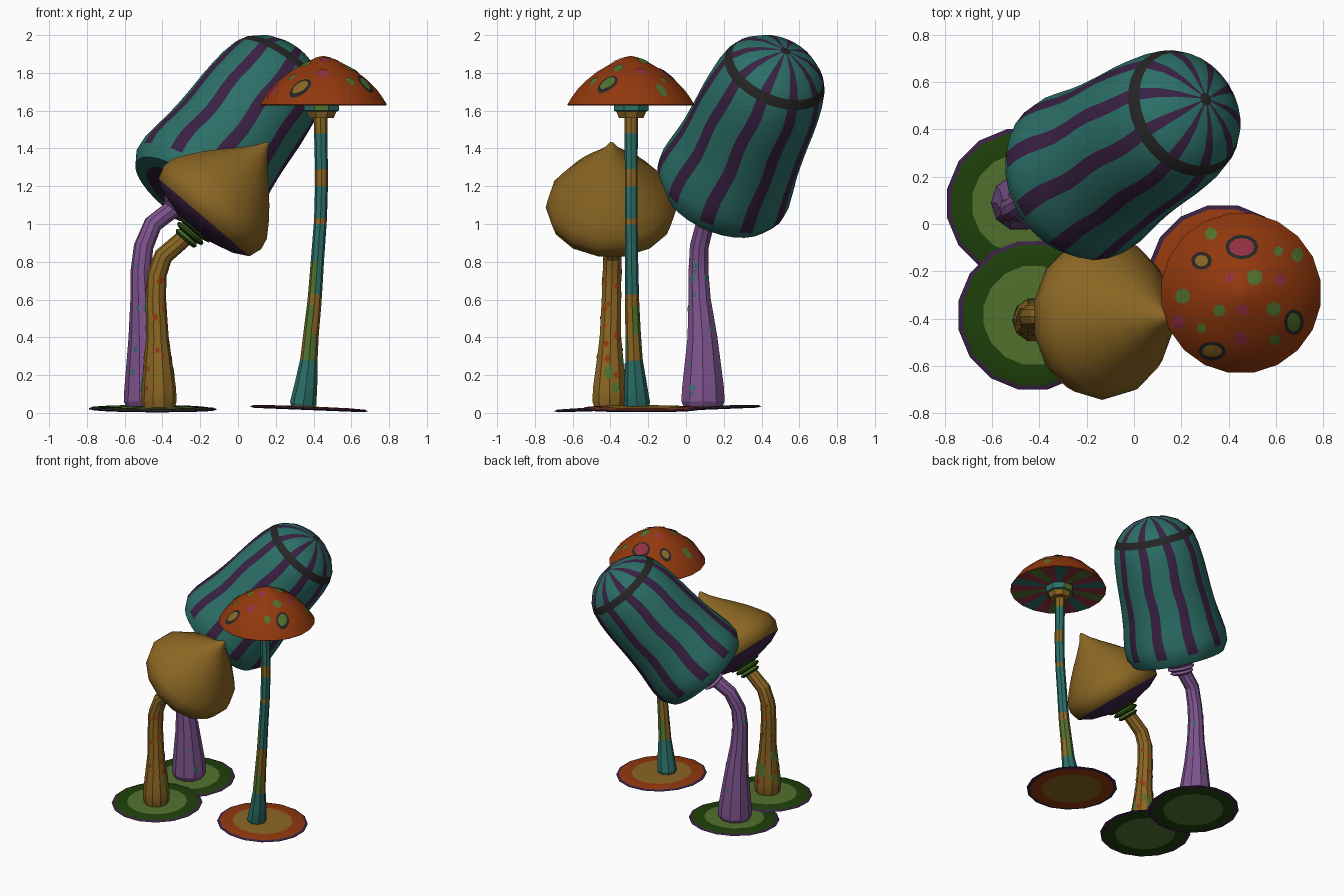
import bpy, bmesh, math, random
from mathutils import Vector
from mathutils.bvhtree import BVHTree

cube = bpy.data.objects.get("Cube")
if cube:
    bpy.data.objects.remove(cube, do_unlink=True)
random.seed(4)


def linear(c):
    c /= 255
    return c / 12.92 if c <= 0.04045 else ((c + 0.055) / 1.055) ** 2.4


# Palette (sRGB bytes turned into linear values)
PALETTE = {
    "teal": (44, 112, 104), "orange": (146, 56, 13), "dark_purple": (58, 33, 68),
    "black": (37, 37, 37), "ochre": (139, 102, 35), "dark_green": (30, 64, 10),
    "light_green": (82, 114, 46), "lilac": (126, 84, 142), "pink": (146, 48, 66),
}
MATS = {}
for key, rgb in PALETTE.items():
    m = bpy.data.materials.new(key)
    m.use_nodes = True
    col = tuple(linear(c) for c in rgb) + (1.0,)
    m.diffuse_color = col
    bsdf = next(n for n in m.node_tree.nodes if n.type == 'BSDF_PRINCIPLED')
    bsdf.inputs["Base Color"].default_value = col
    MATS[key] = m


def finish(bm, name, colours, angle=35, fix=True):
    if fix:
        bmesh.ops.recalc_face_normals(bm, faces=bm.faces)
    me = bpy.data.meshes.new(name)
    bm.to_mesh(me)
    bm.free()
    for c in colours:
        me.materials.append(MATS[c])
    for p in me.polygons:
        p.use_smooth = True
    me.set_sharp_from_angle(angle=math.radians(angle))
    ob = bpy.data.objects.new(name, me)
    bpy.context.collection.objects.link(ob)
    return ob


def frame(axis):
    a = Vector(axis).normalized()
    u = Vector((1, 0, 0))
    u = (u - a * u.dot(a)).normalized()
    return a, u, a.cross(u)


def skin(name, rings, colours, rule, angle):
    """Join rings of points (a one-point ring is a pole); rule(band, seg) picks the colour."""
    bm = bmesh.new()
    vs = [[bm.verts.new(p) for p in r] for r in rings]
    n = max(len(r) for r in vs)
    for i in range(len(vs) - 1):
        lo, hi = vs[i], vs[i + 1]
        for j in range(n):
            k = (j + 1) % n
            quad = [lo[j % len(lo)], lo[k % len(lo)], hi[k % len(hi)], hi[j % len(hi)]]
            f = bm.faces.new(list(dict.fromkeys(quad)))
            f.material_index = colours.index(rule(i, j))
    return finish(bm, name, colours, angle)


def lathe(name, profile, sides, origin, axis, colours, rule, angle=35, twist=lambda h: 0):
    a, u, v = frame(axis)
    o = Vector(origin)
    rings = []
    for r, h in profile:
        c = o + a * h
        if r == 0:
            rings.append([c])
            continue
        ts = [(j - 0.5) * math.tau / sides + twist(h) for j in range(sides)]
        rings.append([c + (u * math.cos(t) + v * math.sin(t)) * r for t in ts])
    return skin(name, rings, colours, rule, angle)


def stem(name, path, sides, colours, rule):
    """Tapered bent tube through (x, y, z, radius) points."""
    pts = [Vector(p[:3]) for p in path]
    rings = [[pts[0]]]
    for i, p in enumerate(path):
        _, u, v = frame(pts[min(i + 1, len(pts) - 1)] - pts[max(i - 1, 0)])
        rings.append([pts[i] + (u * math.cos(t) + v * math.sin(t)) * p[3]
                      for t in (j * math.tau / sides for j in range(sides))])
    rings.append([pts[-1]])
    return skin(name, rings, colours, rule, 25)


def spots(name, target, items, colours):
    """Thin patches laid on a surface: (point outside, direction, rx, ry, lift, colour)."""
    tree = BVHTree.FromPolygons([v.co for v in target.data.vertices],
                                [tuple(p.vertices) for p in target.data.polygons])
    bm = bmesh.new()
    for start, d, rx, ry, lift, colour in items:
        side = Vector((1, 0, 0)) if abs(d.z) > 0.9 else d.cross((0, 0, 1)).normalized()
        up = side.cross(d)
        rows = []
        for k in (0, 0.34, 0.67, 1):
            hits = [tree.ray_cast(start + (side * math.cos(t) * rx + up * math.sin(t) * ry) * k, d)
                    for t in ([0] if k == 0 else [j * math.tau / 12 for j in range(12)])]
            rows.append([h[0] and h[0] - d * lift for h in hits])
        if any(p is None for r in rows for p in r):
            continue
        vs = [[bm.verts.new(p) for p in r] for r in rows]
        for lo, hi in zip(vs, vs[1:]):
            for j in range(12):
                k = (j + 1) % 12
                quad = [lo[j % len(lo)], hi[j], hi[k], lo[k % len(lo)]]
                f = bm.faces.new(list(dict.fromkeys(quad)))
                f.normal_update()
                if f.normal.dot(d) > 0:
                    f.normal_flip()
                f.material_index = colours.index(colour)
    return finish(bm, name, colours, fix=False)


def stem_spots(name, target, path, count, lo, hi, size, colour):
    items = []
    for _ in range(count):
        z = random.uniform(lo, hi)
        i = next(i for i in range(len(path) - 1) if path[i + 1][2] >= z)
        f = (z - path[i][2]) / (path[i + 1][2] - path[i][2])
        c = Vector(path[i][:3]).lerp(Vector(path[i + 1][:3]), f)
        t = random.uniform(0, math.tau)
        d = Vector((math.cos(t), math.sin(t), 0))
        s = size * random.uniform(0.7, 1.2)
        items.append((c + d * 0.3, -d, s, s * 1.3, 0.003, colour))
    spots(name, target, items, [colour])


# Ground discs
DISC = [(0, 0), (0.212, 0), (0.295, 0), (0.32, 0.006), (0.302, 0.014), (0.212, 0.018), (0, 0.02)]
for name, pos, axis, outer, inner in (
        ("orange_ground_disc", (0.375, -0.235, 0.015), (0.04, 0, 1), "orange", "ochre"),
        ("front_green_disc", (-0.427, -0.385, 0.012), (0, -0.03, 1), "dark_green", "light_green"),
        ("back_green_disc", (-0.475, 0.087, 0.016), (0, -0.04, 1), "dark_green", "light_green")):
    bands = [inner, outer, "dark_purple", "dark_purple", outer, inner]
    lathe(name, DISC, 16, pos, axis, [inner, outer, "dark_purple"], lambda i, j: bands[i])

# Tall spotted mushroom: patchwork stem
tall = [(.345, -.26, .025, .06), (.345, -.26, .05, .07), (.36, -.267, .15, .06), (.375, -.275, .28, .046),
        (.387, -.28, .42, .041), (.403, -.285, .57, .038), (.408, -.286, .63, .037), (.42, -.288, .8, .035),
        (.435, -.29, 1.0, .034), (.437, -.29, 1.03, .034), (.442, -.29, 1.2, .034), (.442, -.29, 1.29, .034),
        (.438, -.29, 1.48, .035), (.436, -.29, 1.6, .037)]


def tall_colour(i, j):
    b = i - 1
    if b in (3, 4):
        return "light_green" if (j + b) % 8 in (0, 1, 4, 5) else "ochre"
    if b == 6:
        return "light_green" if j in (4, 5) else "teal"
    return "ochre" if b in (5, 8, 10, 12) and j != 2 else "teal"


stem("tall_stem", tall, 8, ["teal", "ochre", "light_green"], tall_colour)
lathe("tall_collar", [(0, 0), (.07, 0), (.085, .035), (.1, .04), (.1, .09)], 8, (.442, -.29, 1.56), (0, 0, 1),
      ["teal", "ochre", "light_green"],
      lambda i, j: ("ochre" if i < 2 else "light_green" if j % 4 == 2 else "teal"))

# Tall spotted mushroom: cap with striped gills
GILLS = ["pink", "light_green", "pink", "teal"]
cap = lathe("spotted_cap", [(0, .02), (.1, .015), (.335, 0), (.34, .005), (.315, .045), (.283, .088), (.235, .135),
                            (.18, .178), (.1, .225), (.035, .255), (0, .262)],
            20, (.452, -.292, 1.628), (0, 0, 1), ["orange", "pink", "light_green", "teal"],
            lambda i, j: GILLS[j % 4] if i < 2 else "orange", 40)
down = Vector((0, 0, -1))
items = []
for x, y, rx, ry, ring in ((.325, -.04, .026, .026, 0), (.61, -.115, .02, .02, 0), (.69, -.13, .025, .03, 0),
                           (.51, -.225, .033, .033, 0), (.205, -.305, .032, .032, 0), (.36, -.365, .026, .026, 0),
                           (.59, -.36, .03, .03, 0), (.675, -.415, .028, .04, 1), (.285, -.44, .02, .02, 0),
                           (.595, -.49, .024, .022, 0)):
    if ring:
        items.append((Vector((x, y, 3)), down, rx + .014, ry + .014, .003, "black"))
    items.append((Vector((x, y, 3)), down, rx, ry, .006, "light_green"))
for x, y, rx, ry, colour in ((.455, -.097, .054, .038, "pink"), (.285, -.155, .028, .024, "ochre"),
                             (.33, -.537, .042, .026, "ochre")):
    items.append((Vector((x, y, 3)), down, rx + .016, ry + .014, .003, "black"))
    items.append((Vector((x, y, 3)), down, rx, ry, .006, colour))
for x, y, r in ((.405, -.225, .02), (.62, -.235, .025), (.46, -.365, .025), (.185, -.415, .03), (.45, -.485, .03)):
    items.append((Vector((x, y, 3)), down, r, r, .005, "pink"))
spots("cap_spots", cap, items, ["light_green", "pink", "ochre", "black"])

# Pointed mushroom: ochre stem, green collar, cone cap
short = [(-.42, -.405, .02, .08), (-.42, -.405, .06, .095), (-.42, -.405, .13, .092), (-.424, -.402, .27, .075),
         (-.427, -.4, .4, .06), (-.435, -.395, .6, .054), (-.43, -.392, .73, .052), (-.395, -.39, .83, .05),
         (-.32, -.39, .895, .047), (-.25, -.39, .955, .045)]
short_stem = stem("ochre_stem", short, 10, ["ochre"], lambda i, j: "ochre")
stem_spots("orange_stem_spots", short_stem, short, 34, .1, .75, .013, "orange")
stem_spots("green_stem_spots", short_stem, short, 9, .12, .35, .028, "light_green")
TILT = (.65, 0, .76)
lathe("green_collar", [(0, -.16), (.06, -.16), (.075, -.145), (.06, -.13), (.09, -.12), (.09, -.105), (.07, -.095),
                       (.11, -.085), (.11, -.065), (.08, -.04), (0, -.03)], 12, (-.18, -.395, 1.035), TILT,
      ["dark_green", "light_green"], lambda i, j: "light_green" if i in (2, 5) else "dark_green")
lathe("pointed_cap", [(0, -.09), (.1, -.08), (.24, -.045), (.325, 0), (.348, .07), (.335, .13), (.287, .2),
                      (.23, .27), (.165, .34), (.1, .405), (.045, .465), (.012, .515), (0, .525)],
      14, (-.18, -.395, 1.035), TILT, ["ochre", "dark_purple"],
      lambda i, j: "dark_purple" if i < 3 else "ochre", 50)

# Bell mushroom: lilac stem and collar, striped cap
bell = [(-.485, .09, .02, .1), (-.485, .09, .06, .12), (-.485, .09, .13, .117), (-.497, .087, .4, .083),
        (-.508, .072, .6, .062), (-.514, .066, .75, .055), (-.5, .07, .88, .052), (-.45, .1, 1.0, .05),
        (-.345, .13, 1.08, .05)]
bell_stem = stem("lilac_stem", bell, 10, ["lilac"], lambda i, j: "lilac")
stem_spots("teal_stem_spots", bell_stem, bell, 18, .1, .8, .012, "teal")
AXIS = (.56, .35, .75)
APEX = (.305, .528, 1.918)
lathe("lilac_collar", [(0, -1.15), (.06, -1.15), (.085, -1.135), (.07, -1.12), (.1, -1.105), (.085, -1.09),
                       (.12, -1.07), (.12, -1.04), (0, -1.02)], 10, APEX, AXIS, ["lilac"], lambda i, j: "lilac")
BELL = [(0, -1.03), (.25, -1.04), (.325, -1.035), (.363, -.97), (.366, -.9), (.355, -.82), (.342, -.74),
        (.333, -.66), (.327, -.58), (.323, -.5), (.32, -.42), (.314, -.34), (.305, -.26), (.284, -.17),
        (.258, -.122), (.2, -.065), (.13, -.028), (.028, -.003), (0, 0)]


def bell_colour(i, j):
    if i in (13, 17):
        return "black"
    if i == 0:
        return "dark_purple"
    return "dark_purple" if i > 2 and j % 3 == 0 else "teal"


lathe("bell_cap", BELL, 30, APEX, AXIS, ["teal", "dark_purple", "black"], bell_colour,
      45, lambda h: .02 * math.sin(h * 17))
